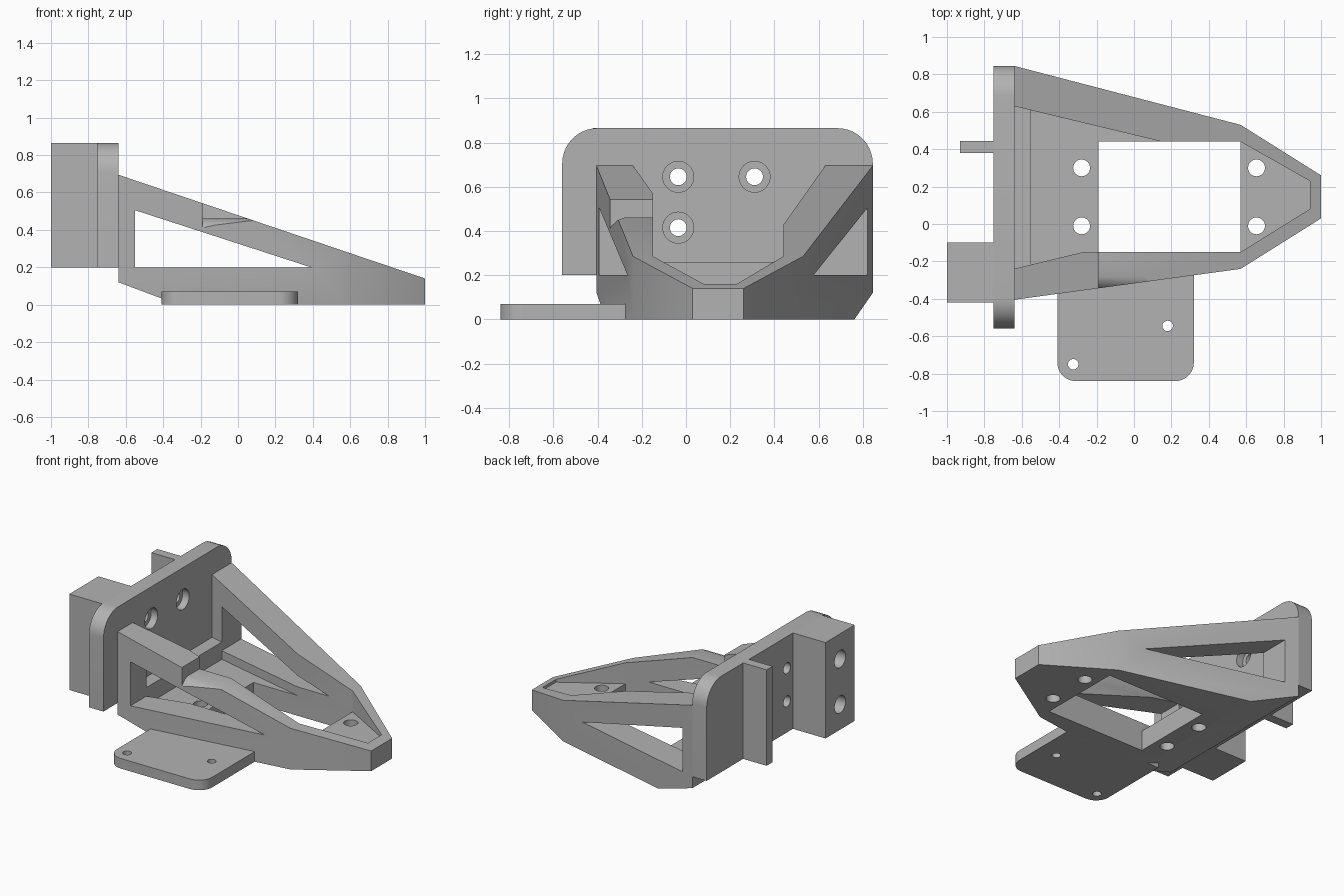
import bpy, math
from mathutils import Vector

old = bpy.data.objects.get("Cube")
if old:
    bpy.data.objects.remove(old, do_unlink=True)

grey = bpy.data.materials.new("plain grey")
grey.use_nodes = True
grey.diffuse_color = (0.45, 0.45, 0.45, 1)
grey.node_tree.nodes["Principled BSDF"].inputs["Base Color"].default_value = grey.diffuse_color

# How a 2D profile point (a, b) at depth d maps to space, per extrusion axis
PLACE = {"x": lambda a, b, d: (d, a, b),
         "y": lambda a, b, d: (a, d, b),
         "z": lambda a, b, d: (a, b, d)}


def prism(name, axis, profile, lo, hi):
    """Extrude a closed 2D profile along an axis between two depths."""
    n = len(profile)
    verts = [PLACE[axis](a, b, d) for d in (lo, hi) for a, b in profile]
    faces = [list(range(n))[::-1], list(range(n, 2 * n))]
    faces += [(i, (i + 1) % n, (i + 1) % n + n, i + n) for i in range(n)]
    area = sum(profile[i][0] * profile[(i + 1) % n][1] - profile[(i + 1) % n][0] * profile[i][1]
               for i in range(n))
    if (area > 0) == (axis == "y"):
        faces = [f[::-1] for f in faces]
    mesh = bpy.data.meshes.new(name)
    mesh.from_pydata(verts, [], faces)
    mesh.materials.append(grey)
    obj = bpy.data.objects.new(name, mesh)
    bpy.context.collection.objects.link(obj)
    return obj


def rect(a0, a1, b0, b1):
    return [(a0, b0), (a1, b0), (a1, b1), (a0, b1)]


def arc(ca, cb, r, start, end, steps=10):
    angles = [math.radians(start + (end - start) * i / steps) for i in range(steps + 1)]
    return [(ca + r * math.cos(t), cb + r * math.sin(t)) for t in angles]


def circle(ca, cb, r):
    return arc(ca, cb, r, 0, 360, 32)[:-1]


def boolean(obj, cutter, operation="DIFFERENCE"):
    """Apply a boolean and discard the cutter."""
    cutter.hide_render = True
    mod = obj.modifiers.new("cut", "BOOLEAN")
    mod.operation, mod.object, mod.solver = operation, cutter, "EXACT"
    bpy.context.view_layer.objects.active = obj
    bpy.ops.object.modifier_apply(modifier=mod.name)
    bpy.data.objects.remove(cutter, do_unlink=True)


def cut(obj, axis, profile, lo, hi):
    boolean(obj, prism("cutter", axis, profile, lo, hi))


# Tapered frame: side profile intersected with the plan outline
frame = prism("tapered_frame", "y",
              [(-.64, .12), (-.32, 0), (1, 0), (1, .14), (-.64, .695)], -1, 1)
plan = [(-.64, -.405), (.57, -.24), (1, .03), (1, .26), (.57, .53), (-.64, .845)]
boolean(frame, prism("plan", "z", plan, -.5, 1.5), "INTERSECT")

# Hollow interior, with a raised lip along the rear
cut(frame, "z", [(-.55, -.217), (-.27, -.15), (.57, -.15), (.94, .08),
                 (.94, .23), (.57, .44), (.15, .44), (-.55, .608)], .14, 1)
cut(frame, "z", [(-.7, -.254), (-.54, -.215), (-.54, .606), (-.7, .644)], .26, 1)

# Floor opening, triangular side windows, arm notch with rounded outer edge
cut(frame, "z", rect(-.19, .57, -.15, .44), -.2, .3)
cut(frame, "y", [(-.55, .2), (.39, .2), (-.55, .505)], -1, 1)
cut(frame, "x", [(-.5, .8), (-.5, .4), (-.35, .4), (-.335, .425), (-.31, .448),
                 (-.28, .46), (0, .46), (0, .8)], -.19, .13)

# Floor mounting holes
for x in (-.28, .655):
    for y in (-.01, .3):
        cut(frame, "z", circle(x, y, .045), -.2, .3)

# Upright back plate with rounded top corners and counterbored holes
r = .16
back_plate = prism("back_plate", "x",
                   [(-.56, .2), (.845, .2)] + arc(.845 - r, .865 - r, r, 0, 90)
                   + arc(r - .56, .865 - r, r, 90, 180), -.75, -.64)
for y, z in ((-.035, .645), (.31, .645), (-.035, .415)):
    cut(back_plate, "x", circle(y, z, .038), -.9, -.5)
    cut(back_plate, "x", circle(y, z, .07), -.69, -.5)

# Rear block with two blind holes, and the thin rear tab
rear_block = prism("rear_block", "x", rect(-.42, -.1, .2, .865), -1, -.75)
for z in (.375, .69):
    cut(rear_block, "x", circle(-.26, z, .06), -1.1, -.8)
rear_tab = prism("rear_tab", "x", rect(.38, .445, .2, .865), -.93, -.75)

# Side foot plate with rounded outer corners and two small holes
r = .1
foot_plate = prism("foot_plate", "z",
                   arc(r - .41, r - .84, r, 180, 270) + arc(.32 - r, r - .84, r, 270, 360)
                   + [(.32, -.25), (-.41, -.25)], 0, .07)
for x, y in ((-.325, -.75), (.18, -.545)):
    cut(foot_plate, "z", circle(x, y, .028), -.1, .2)

# Smooth the rounded surfaces while keeping edges sharp
for obj in (frame, back_plate, rear_block, rear_tab, foot_plate):
    bpy.ops.object.select_all(action="DESELECT")
    obj.select_set(True)
    bpy.context.view_layer.objects.active = obj
    bpy.ops.object.shade_smooth_by_angle(angle=math.radians(25))
